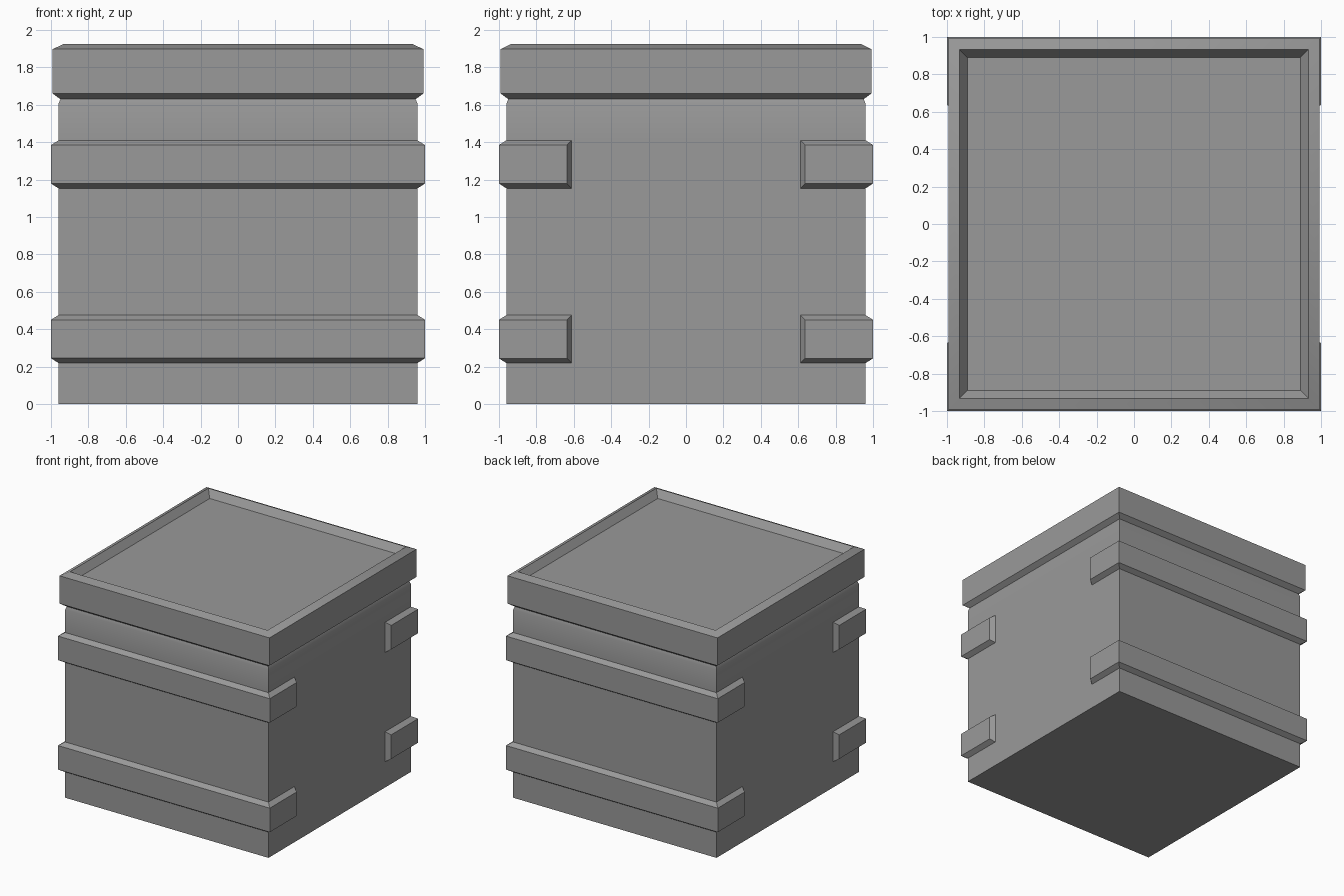
import bpy, bmesh, math

if "Cube" in bpy.data.objects:
    bpy.data.objects.remove(bpy.data.objects["Cube"])

# Dark grey paint for all parts
grey = bpy.data.materials.new("dark_grey")
grey.diffuse_color = (0.32, 0.32, 0.32, 1)
grey.use_nodes = True
grey.node_tree.nodes["Principled BSDF"].inputs["Base Color"].default_value = grey.diffuse_color


def make_object(name, bm, angle=None):
    bmesh.ops.recalc_face_normals(bm, faces=bm.faces)
    mesh = bpy.data.meshes.new(name)
    bm.to_mesh(mesh)
    bm.free()
    mesh.materials.append(grey)
    obj = bpy.data.objects.new(name, mesh)
    bpy.context.collection.objects.link(obj)
    if angle:
        bpy.ops.object.select_all(action='DESELECT')
        obj.select_set(True)
        bpy.context.view_layer.objects.active = obj
        bpy.ops.object.shade_smooth_by_angle(angle=math.radians(angle))
    return obj


def bridge(bm, a, b, closed):
    n = len(a)
    for i in range(n if closed else n - 1):
        j = (i + 1) % n
        bm.faces.new((a[i], a[j], b[j], b[i]))


def square_stack(name, profile, cap, angle):
    """Stack square rings given as (half width, height); cap one ring."""
    bm = bmesh.new()
    rings = [[bm.verts.new((sx * r, sy * r, z)) for sx, sy in
              ((-1, -1), (1, -1), (1, 1), (-1, 1))] for r, z in profile]
    for a, b in zip(rings, rings[1:]):
        bridge(bm, a, b, True)
    bm.faces.new(rings[cap])
    return make_object(name, bm, angle)


def strap(name, z0, z1, side):
    """Bevelled U-shaped band wrapping one face and both its corners."""
    bm = bmesh.new()
    c = 0.027
    rings = []
    for r, end, z in ((0.958, 0.61, z0), (1.0, 0.637, z0 + c),
                      (1.0, 0.637, z1 - c), (0.958, 0.61, z1)):
        rings.append([bm.verts.new((x, side * y, z)) for x, y in
                      ((-r, end), (-r, r), (r, r), (r, end))])
    for a, b in zip(rings, rings[1:]):
        bridge(bm, a, b, False)
    for k in (0, 3):
        bm.faces.new([ring[k] for ring in rings])
    obj = make_object(name, bm)
    # open shell: make sure the normals point away from the box
    front = max(obj.data.polygons, key=lambda p: side * p.center.y)
    if front.normal.y * side < 0:
        obj.data.flip_normals()
    return obj


# Box body with a softly shaded shoulder below the lid
square_stack("box_body", [(0.96, 0), (0.96, 1.4), (0.96, 1.605), (0.948, 1.635)],
             0, 30)

# Lid with softly shaded rim and sunken top panel
square_stack("lid", [(0.95, 1.63), (0.991, 1.66), (0.991, 1.897),
                     (0.933, 1.925), (0.89, 1.865)], -1, 42)

# Straps on front and back
for side, label in ((-1, "front"), (1, "back")):
    strap(label + "_lower_strap", 0.218, 0.477, side)
    strap(label + "_upper_strap", 1.152, 1.411, side)
